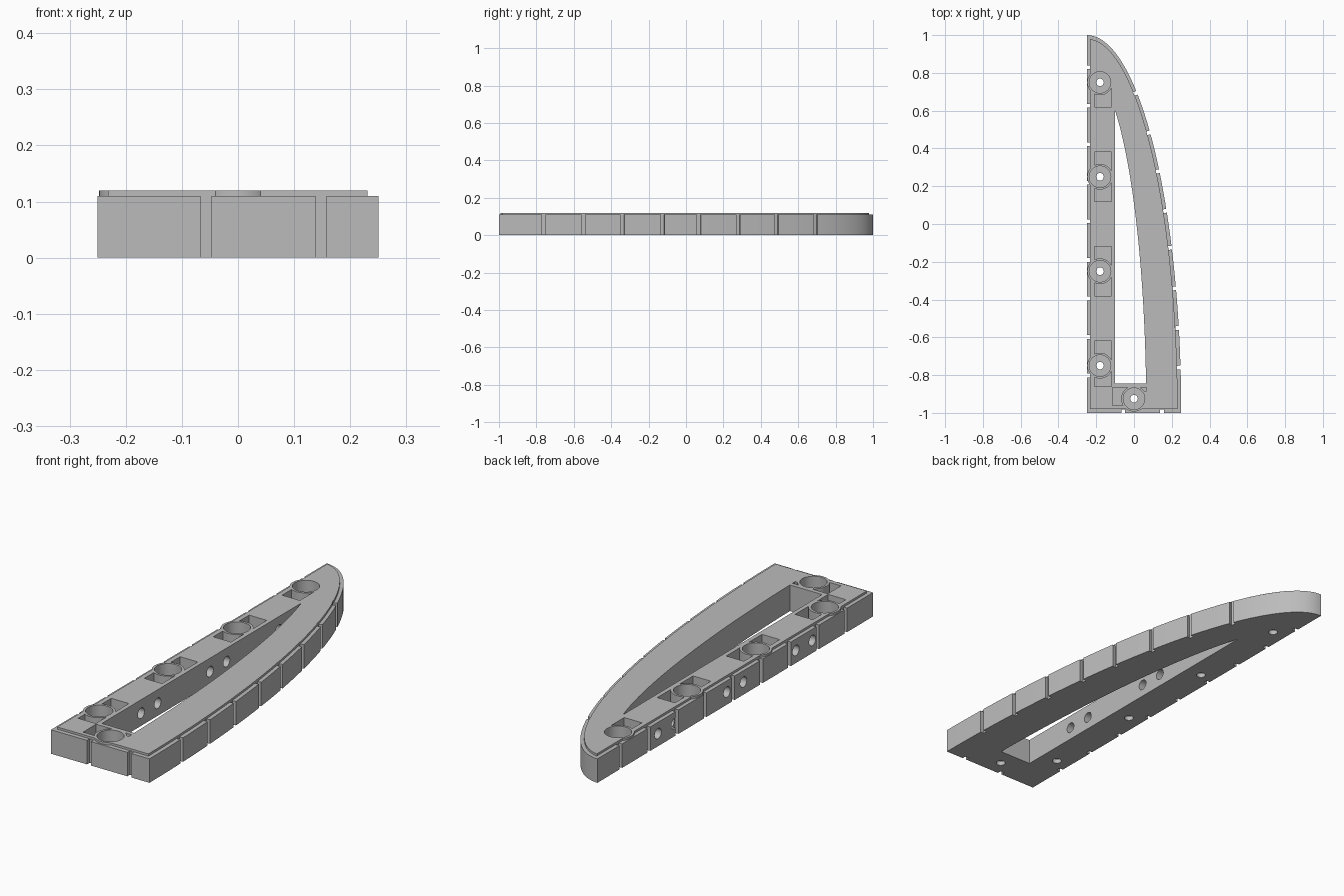
import bpy, bmesh, math
from mathutils import Matrix, Vector

cube = bpy.data.objects.get("Cube")
if cube:
    bpy.data.objects.remove(cube, do_unlink=True)

grey = bpy.data.materials.new("plain_grey")
grey.use_nodes = True
GREY = (0.5, 0.5, 0.5, 1)
grey.diffuse_color = GREY
grey.node_tree.nodes["Principled BSDF"].inputs["Base Color"].default_value = GREY

CORNER = Vector((-0.25, -1.0))
HEIGHT, TOP, LIP = 0.11, 0.12, 0.018
FLOOR = 0.02


def finish(name, bm):
    bmesh.ops.recalc_face_normals(bm, faces=bm.faces)
    mesh = bpy.data.meshes.new(name)
    bm.to_mesh(mesh)
    bm.free()
    obj = bpy.data.objects.new(name, mesh)
    bpy.context.collection.objects.link(obj)
    mesh.materials.append(grey)
    return obj


def quarter_ellipse(name, a, b, x0, y0, z0, z1, steps=56):
    """Prism bounded by x0, y0 and an elliptical arc."""
    start = math.asin((y0 - CORNER.y) / b)
    end = math.acos((x0 - CORNER.x) / a)
    bm = bmesh.new()
    verts = [bm.verts.new((x0, y0, z0))]
    for i in range(steps + 1):
        t = start + (end - start) * i / steps
        verts.append(bm.verts.new((CORNER.x + a * math.cos(t), CORNER.y + b * math.sin(t), z0)))
    face = bm.faces.new(verts)
    new = bmesh.ops.extrude_face_region(bm, geom=[face])["geom"]
    bmesh.ops.translate(bm, vec=(0, 0, z1 - z0), verts=[v for v in new if isinstance(v, bmesh.types.BMVert)])
    return finish(name, bm)


def add_box(bm, centre, size, angle=0):
    m = Matrix.Translation(centre) @ Matrix.Rotation(angle, 4, 'Z') @ Matrix.Diagonal((*size, 1))
    bmesh.ops.create_cube(bm, size=1, matrix=m)


def add_pocket(bm, x0, x1, y0, y1):
    depth = 0.2 - FLOOR
    add_box(bm, ((x0 + x1) / 2, (y0 + y1) / 2, FLOOR + depth / 2), (x1 - x0, y1 - y0, depth))


def add_cylinder(bm, centre, radius, depth, along_x=False, sides=32):
    m = Matrix.Translation(centre)
    if along_x:
        m = m @ Matrix.Rotation(math.pi / 2, 4, 'Y')
    bmesh.ops.create_cone(bm, cap_ends=True, segments=sides, radius1=radius, radius2=radius, depth=depth, matrix=m)


def combine(target, tool, operation):
    mod = target.modifiers.new(tool.name, 'BOOLEAN')
    mod.operation, mod.solver, mod.object = operation, 'EXACT', tool
    bpy.context.view_layer.objects.active = target
    bpy.ops.object.modifier_apply(modifier=mod.name)
    bpy.data.objects.remove(tool, do_unlink=True)


# Main slab with a raised inner top and a long curved opening
body = quarter_ellipse("wing_frame", 0.5, 2.0, -0.25, -1.0, 0, HEIGHT)
plateau = quarter_ellipse("raised_top", 0.481, 1.98, -0.232, -0.98, HEIGHT / 2, TOP)
combine(body, plateau, 'UNION')
opening = quarter_ellipse("opening", 0.315, 1.82, -0.1, -0.845, -0.1, 0.3)
combine(body, opening, 'DIFFERENCE')

# Vertical grooves around the rim
bm = bmesh.new()
for y in (-0.76, -0.55, -0.34, -0.125, 0.07, 0.28, 0.485, 0.695):
    t = math.asin((y - CORNER.y) / 2)
    x = CORNER.x + 0.5 * math.cos(t)
    normal_angle = math.atan2(math.sin(t) / 2, math.cos(t) / 0.5)
    add_box(bm, (x, y, 0.1), (2 * LIP, 0.02, 0.4), normal_angle)
for i in range(9):
    add_box(bm, (-0.25, 0.83 - 0.204 * i, 0.1), (2 * LIP, 0.02, 0.4))
for x in (-0.057, 0.148):
    add_box(bm, (x, -1, 0.1), (0.02, 2 * LIP, 0.4))
combine(body, finish("rim_grooves", bm), 'DIFFERENCE')

# Pockets beside the sockets
sockets = [(-0.18, y) for y in (0.75, 0.25, -0.25, -0.75)] + [(0, -0.925)]
bm = bmesh.new()
for x, y in sockets[1:4]:
    add_pocket(bm, -0.21, -0.12, y - 0.13 if y > -0.7 else y - 0.11, y + 0.13)
add_pocket(bm, -0.21, -0.12, 0.62, 0.72)
add_pocket(bm, -0.115, -0.03, -0.96, -0.865)
add_pocket(bm, 0.03, 0.065, -0.885, -0.865)
combine(body, finish("pockets", bm), 'DIFFERENCE')

# Round socket walls, bores and screw holes
for name, radius, z0, z1, operation in (
        ("socket_walls", 0.068, FLOOR / 2, TOP, 'UNION'),
        ("socket_bores", 0.057, FLOOR, 0.2, 'DIFFERENCE'),
        ("screw_holes", 0.02, -0.1, 0.2, 'DIFFERENCE')):
    bm = bmesh.new()
    for x, y in sockets:
        add_cylinder(bm, (x, y, (z0 + z1) / 2), radius, z1 - z0)
    combine(body, finish(name, bm), operation)

# Cross holes through the straight rail
bm = bmesh.new()
for middle in (-0.5, 0, 0.5):
    for side in (-0.06, 0.06):
        add_cylinder(bm, (-0.18, middle + side, 0.058), 0.024, 0.18, along_x=True)
combine(body, finish("cross_holes", bm), 'DIFFERENCE')

bpy.ops.object.select_all(action='DESELECT')
body.select_set(True)
bpy.context.view_layer.objects.active = body
bpy.ops.object.shade_smooth_by_angle(angle=math.radians(25))
